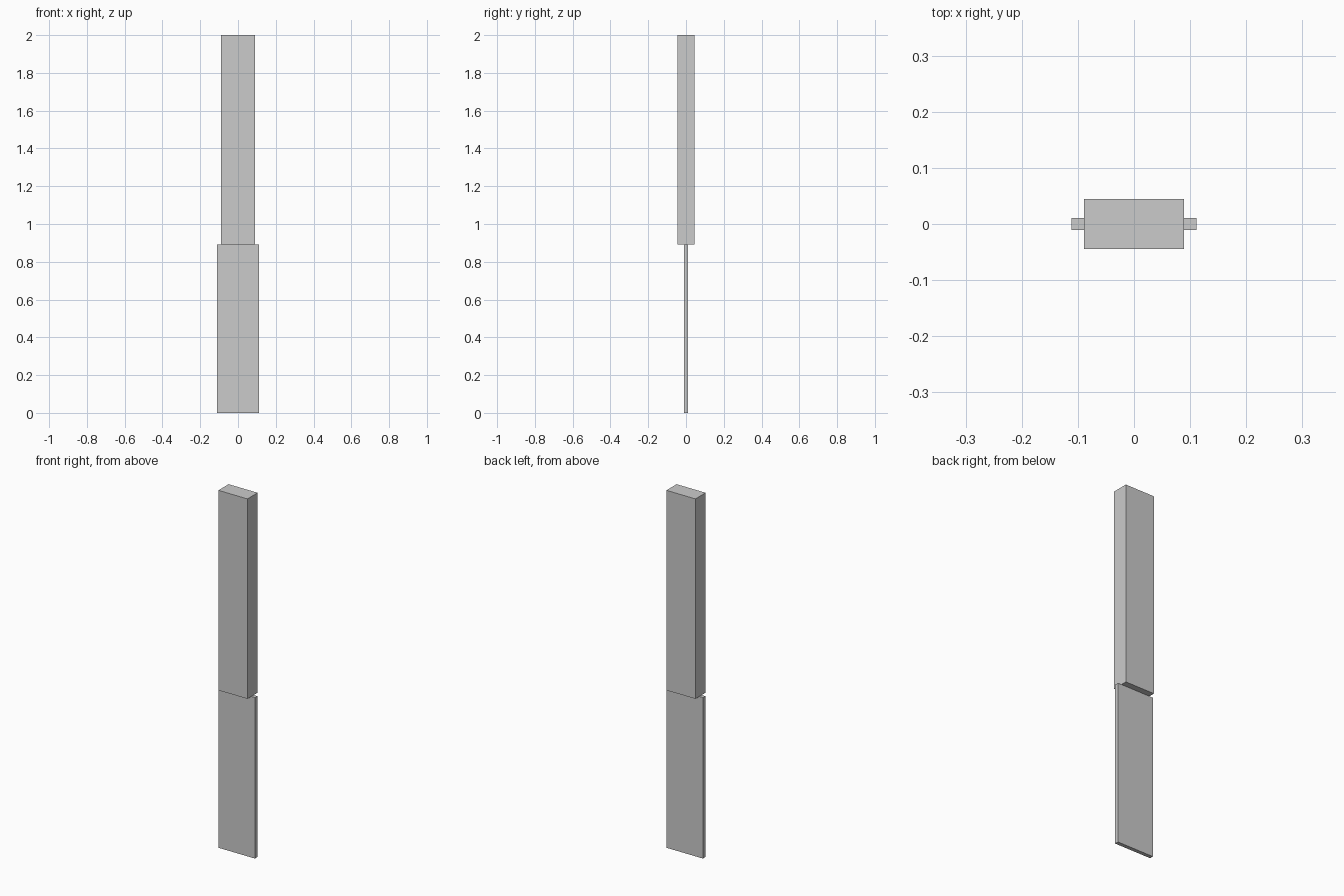
import bpy

if "Cube" in bpy.data.objects:
    bpy.data.objects.remove(bpy.data.objects["Cube"])


def box(name, half_x, half_y, z0, z1):
    """Axis-aligned box centred on the z axis between two heights."""
    bpy.ops.mesh.primitive_cube_add(size=1, location=(0, 0, (z0 + z1) / 2))
    ob = bpy.context.object
    ob.name = name
    ob.scale = (half_x * 2, half_y * 2, z1 - z0)
    bpy.ops.object.transform_apply(location=False, rotation=False, scale=True)
    return ob


JOINT = 0.892

# Wide thin blade at the bottom
box("blade", 0.111, 0.0105, 0.0, JOINT)
# Thicker, narrower shaft on top
box("shaft", 0.089, 0.0445, JOINT, 2.0)
